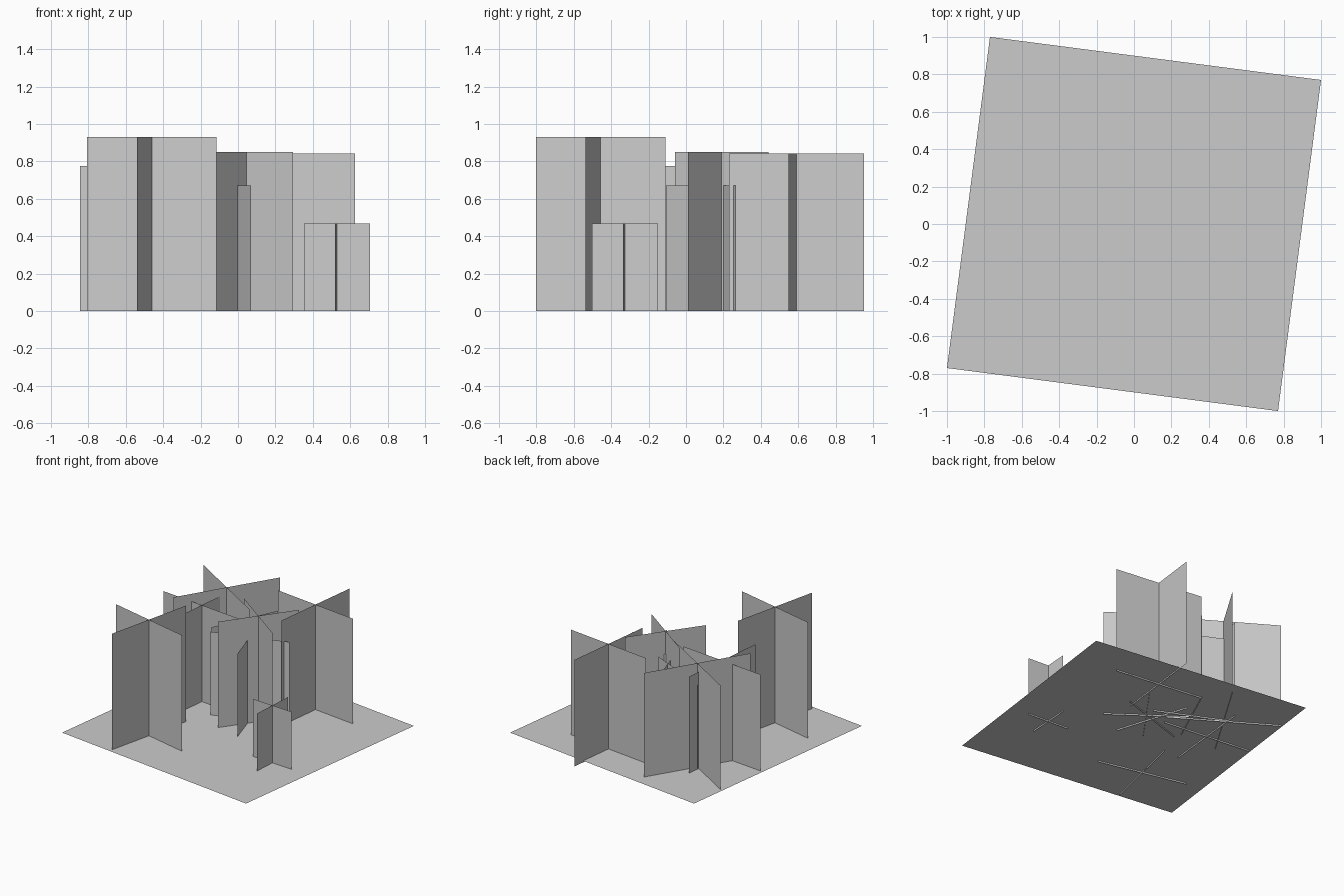
import bpy
from mathutils import Vector

if "Cube" in bpy.data.objects:
    bpy.data.objects.remove(bpy.data.objects["Cube"], do_unlink=True)

# Single plain colour
grey = bpy.data.materials.new("light_grey")
grey.use_nodes = True
colour = (0.6, 0.6, 0.6, 1)
grey.diffuse_color = colour
bsdf = next(n for n in grey.node_tree.nodes if n.type == "BSDF_PRINCIPLED")
bsdf.inputs["Base Color"].default_value = colour
bsdf.inputs["Roughness"].default_value = 0.9


def sheet_object(name, quads):
    """Make one object from flat four-cornered sheets."""
    verts = [corner for quad in quads for corner in quad]
    faces = [range(i, i + 4) for i in range(0, len(verts), 4)]
    mesh = bpy.data.meshes.new(name)
    mesh.from_pydata(verts, [], [tuple(f) for f in faces])
    mesh.materials.append(grey)
    obj = bpy.data.objects.new(name, mesh)
    bpy.context.collection.objects.link(obj)
    return obj


def upright(centre, half, height):
    """Upright rectangle through centre, reaching half to either side."""
    a, b = centre - half, centre + half
    return [(a.x, a.y, 0), (b.x, b.y, 0), (b.x, b.y, height), (a.x, a.y, height)]


def crossed_sheets(name, centre, half, height):
    """Two equal upright sheets crossing at right angles."""
    centre, half = Vector(centre), Vector(half)
    across = Vector((-half.y, half.x))
    return sheet_object(name, [upright(centre, half, height),
                               upright(centre, across, height)])


# Ground sheet: a square, turned slightly, just above the sheets' feet
ground_z = 0.012
corner = Vector((1.0, 0.77))
ring = [(corner.x, corner.y), (-corner.y, corner.x),
        (-corner.x, -corner.y), (corner.y, -corner.x)]
sheet_object("ground_sheet", [[(x, y, ground_z) for x, y in ring]])

# Plant clumps: centre, half-width vector of the first sheet, height
clumps = {
    "small_clump": ((0.529, -0.326), (0.177, -0.011), 0.467),
    "back_left_clump": ((0.264, 0.592), (0.361, -0.044), 0.843),
    "tall_front_clump": ((-0.46, -0.456), (0.346, -0.08), 0.93),
    "middle_clump": ((0.045, 0.19), (0.25, -0.18), 0.849),
    "back_right_clump": ((-0.435, 0.48), (0.355, -0.216), 0.835),
    "right_clump": ((-0.482, 0.236), (0.363, -0.037), 0.775),
    "inner_clump": ((-0.02, 0.177), (0.283, 0.09), 0.67),
    "hidden_clump": ((-0.208, 0.393), (0.257, -0.118), 0.68),
}
for name, (centre, half, height) in clumps.items():
    crossed_sheets(name, centre, half, height)
